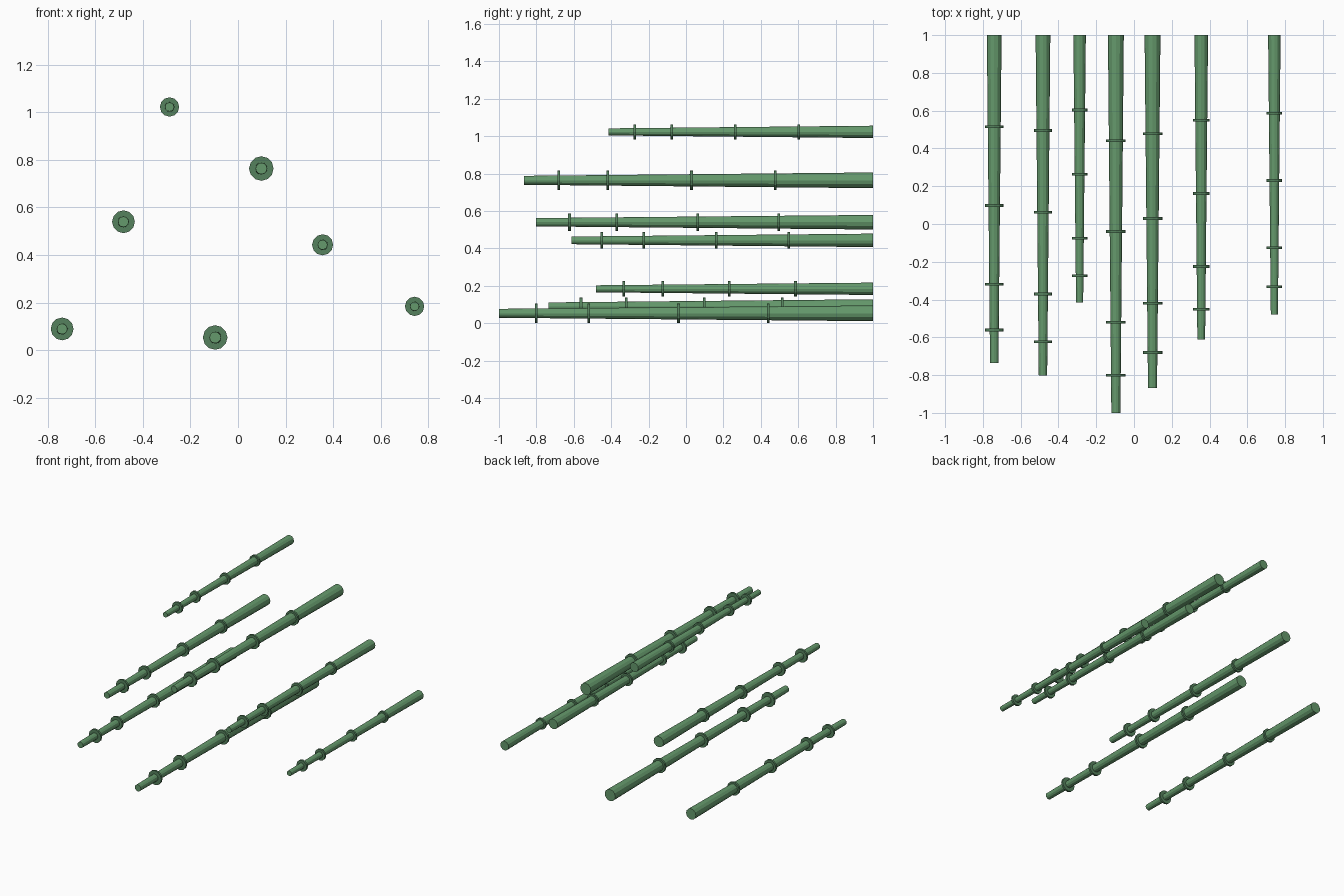
import bpy, math

if "Cube" in bpy.data.objects:
    bpy.data.objects.remove(bpy.data.objects["Cube"])

green = bpy.data.materials.new("stalk_green")
green.diffuse_color = (0.13, 0.32, 0.15, 1)
green.use_nodes = True
green.node_tree.nodes["Principled BSDF"].inputs["Base Color"].default_value = green.diffuse_color
dark = bpy.data.materials.new("node_green")
dark.diffuse_color = (0.09, 0.22, 0.11, 1)
dark.use_nodes = True
dark.node_tree.nodes["Principled BSDF"].inputs["Base Color"].default_value = dark.diffuse_color

BACK = 1.0                          # all stalks end on the same back plane
NODES = (0.28, 0.52, 0.76, 0.90)    # ring positions along each stalk
SIDES = 12


def rod(name, x, z, y_back, y_front, r_back, r_front, mat):
    # capped, tapered cylinder lying along y
    bpy.ops.mesh.primitive_cone_add(
        vertices=SIDES, radius1=r_back, radius2=r_front,
        depth=y_back - y_front, location=(x, (y_back + y_front) / 2, z),
        rotation=(math.pi / 2, 0, 0))
    ob = bpy.context.object
    ob.name = name
    ob.data.materials.append(mat)


# x, z, front tip y, back radius
stalks = [
    (-0.740, 0.089, -0.735, 0.039),
    (-0.482, 0.540, -0.803, 0.039),
    (-0.288, 1.023, -0.415, 0.033),
    (-0.096, 0.053, -1.000, 0.042),
    (0.098, 0.764, -0.867, 0.042),
    (0.356, 0.443, -0.612, 0.036),
    (0.743, 0.184, -0.480, 0.033),
]

for i, (x, z, tip, r) in enumerate(stalks, 1):
    # tapered stalk
    rod(f"stalk_{i}", x, z, BACK, tip, r, r * 0.57, green)
    # node rings, all one diameter
    for j, f in enumerate(NODES, 1):
        y = BACK + (tip - BACK) * f
        rod(f"stalk_{i}_ring_{j}", x, z, y + 0.007, y - 0.007,
            r * 1.23, r * 1.23, dark)
